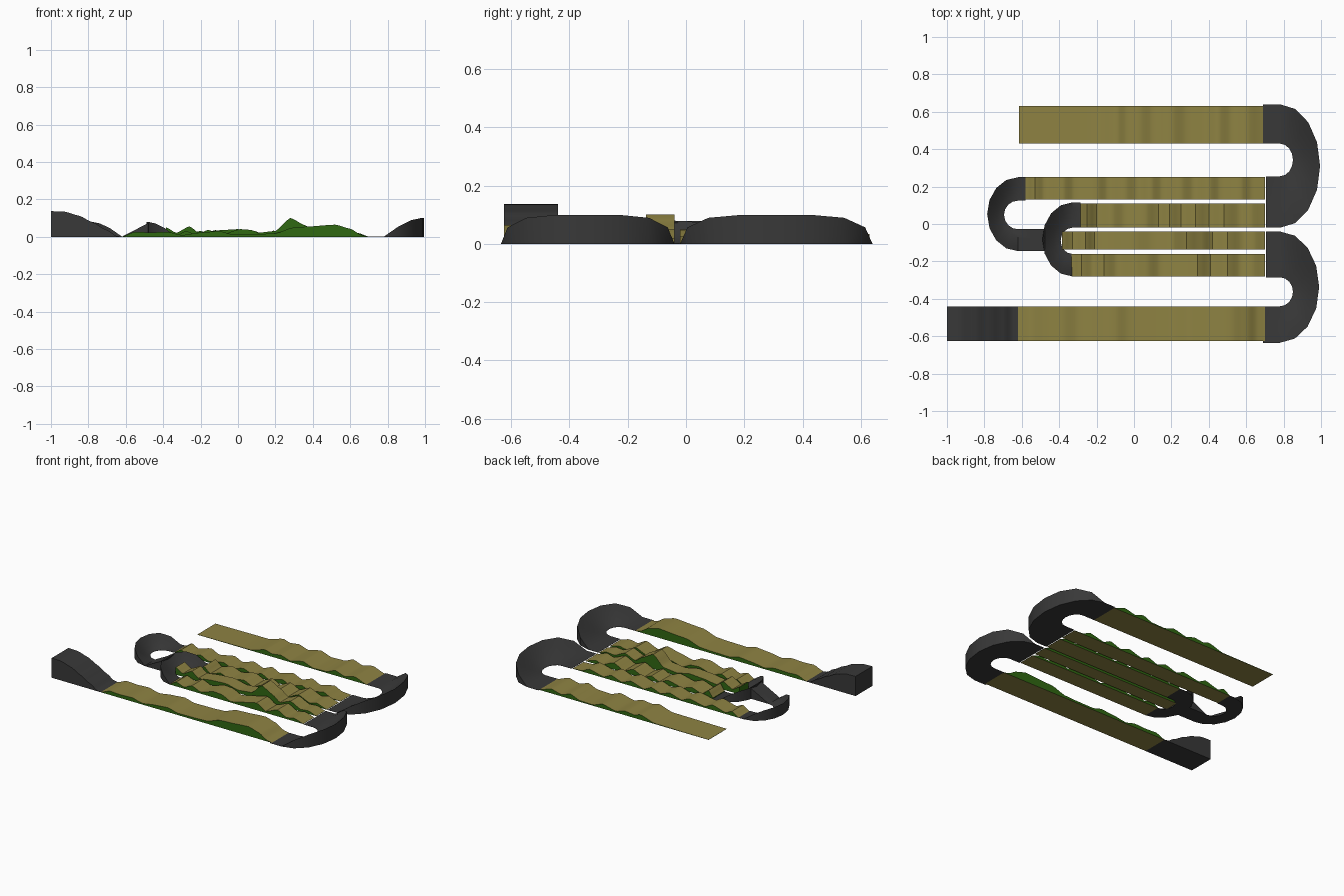
import bpy, bmesh, math

if "Cube" in bpy.data.objects:
    bpy.data.objects.remove(bpy.data.objects["Cube"])


def mat(name, c):
    m = bpy.data.materials.new(name)
    m.diffuse_color = (*c, 1)
    m.use_nodes = True
    m.node_tree.nodes["Principled BSDF"].inputs["Base Color"].default_value = m.diffuse_color
    return m


DIRT = mat("dirt", (0.27, 0.225, 0.055))
GRASS = mat("grass", (0.03, 0.14, 0.006))
ASPHALT = mat("asphalt", (0.04, 0.04, 0.04))


def sweep(name, sections, mats, side_index):
    """Loft closed sections; each is a row of top points, dropped to the ground."""
    bm = bmesh.new()
    tops = [[bm.verts.new(p) for p in s] for s in sections]
    base = [[bm.verts.new((p[0], p[1], 0)) for p in (s[0], s[-1])] for s in sections]

    def face(vs, i, smooth=False):
        f = bm.faces.new(vs)
        f.material_index = i
        f.smooth = smooth

    for k in range(len(tops) - 1):
        a, b, c, d = tops[k], tops[k + 1], base[k], base[k + 1]
        for j in range(len(a) - 1):
            face((a[j], a[j + 1], b[j + 1], b[j]), 0, True)
        face((c[0], a[0], b[0], d[0]), side_index)
        face((a[-1], c[1], d[1], b[-1]), side_index)
        face((c[1], c[0], d[0], d[1]), 0)
    face(tops[0][::-1] + [base[0][0], base[0][1]], side_index)
    face(tops[-1] + [base[-1][1], base[-1][0]], side_index)
    bmesh.ops.remove_doubles(bm, verts=bm.verts, dist=1e-5)
    bmesh.ops.recalc_face_normals(bm, faces=bm.faces)
    me = bpy.data.meshes.new(name)
    bm.to_mesh(me)
    bm.free()
    for m in mats:
        me.materials.append(m)
    ob = bpy.data.objects.new(name, me)
    bpy.context.collection.objects.link(ob)
    bpy.context.view_layer.objects.active = ob
    ob.select_set(True)
    bpy.ops.object.shade_smooth_by_angle(angle=math.radians(35))
    ob.select_set(False)


def strip(name, y0, y1, pts, mats=(DIRT, GRASS), side=1):
    """Straight with rollers: eased height profile between (x, z) points."""
    prof = []
    for (xa, za), (xb, zb) in zip(pts, pts[1:]):
        for i in range(4):
            t = i / 4
            e = 0.5 * t + 0.5 * t * t * (3 - 2 * t)
            prof.append((xa + (xb - xa) * t, za + (zb - za) * e))
    prof.append(pts[-1])
    sweep(name, [[(x, y0, z + .001), (x, y1, z + .001)] for x, z in prof], mats, side)


def berm(name, cx, direction, rx, ri, outer, inner, h, start_x, end_x, end_z=0.0):
    """Banked U-turn between two straights; outer and inner are (start y, end y)."""
    rails = []

    def section(o, i, zo, zi):
        row = []
        for k in range(6):
            t = k / 5
            row.append((i[0] + (o[0] - i[0]) * t, i[1] + (o[1] - i[1]) * t,
                        zi + (zo - zi) * t ** 1.4 + .001))
        rails.append(row)

    section((start_x, outer[0]), (start_x, inner[0]), 0, 0)
    for k in range(9):
        a = math.pi * k / 8
        s, c = math.sin(a), math.cos(a)
        pt = lambda r, ys: (cx + direction * r * s,
                            (ys[0] + ys[1]) / 2 + c * (ys[0] - ys[1]) / 2)
        section(pt(rx, outer), pt(ri, inner), h * math.sin(s * math.pi / 2), 0)
    if end_z:
        mx = (cx + end_x) / 2
        section((mx, outer[1]), (mx, inner[1]), end_z * .5, end_z * .5)
    section((end_x, outer[1]), (end_x, inner[1]), end_z, end_z)
    sweep(name, rails, (ASPHALT,), 0)


# Starting hill
strip("start_hill", -.625, -.44,
      [(-1, .136), (-.93, .134), (-.85, .112), (-.78, .078), (-.70, .035), (-.65, .004), (-.62, 0)],
      (ASPHALT,), 0)

# Banked turns
berm("back_right_turn", .78, 1, .215, .07, (.64, -.02), (.43, .255), .099, .69, .705)
berm("front_right_turn", .78, 1, .21, .07, (-.635, -.04), (-.44, -.285), .099, .69, .705)
berm("left_outer_turn", -.62, -1, .165, .075, (.25, -.145), (.125, -.028), .078, -.58, -.475, .075)
berm("left_inner_turn", -.33, -1, .16, .062, (.115, -.28), (-.02, -.16), .079, -.285, -.33)

# Roller straights
strip("front_straight", -.625, -.44,
      [(-.62, 0), (-.55, .026), (-.47, .022), (-.38, .026), (-.30, .008), (-.2, .022),
       (-.1, .03), (-.03, .012), (.12, .014), (.2, .018), (.3, .05), (.36, .053),
       (.52, .064), (.6, .042), (.66, .008), (.70, 0)])
strip("back_straight", .43, .63,
      [(-.615, 0), (-.2, .003), (-.09, .034), (-.04, .02), (.03, .028), (.1, .008),
       (.2, .03), (.28, .005), (.38, .008), (.45, .034), (.52, .012), (.6, .03), (.69, 0)])
strip("centre_back_straight", .13, .25,
      [(-.58, 0), (-.53, .03), (-.48, .008), (-.38, .035), (-.32, .008), (-.2, .03),
       (-.14, .005), (-.05, .03), (.02, .006), (.09, .03), (.15, .005), (.25, .032),
       (.32, .006), (.4, .032), (.46, .006), (.57, .03), (.63, .004), (.70, 0)])
strip("centre_middle_straight", -.02, .11,
      [(-.285, .005), (-.25, .048), (-.2, .01), (-.12, .035), (-.05, .012), (.06, .035),
       (.13, .006), (.19, .032), (.25, .006), (.33, .04), (.4, .01), (.48, .045),
       (.57, .01), (.62, .025), (.70, 0)])
strip("centre_jump_straight", -.137, -.04,
      [(-.385, .05), (-.33, .02), (-.26, .055), (-.21, .02), (-.1, .034), (0, .04),
       (.1, .02), (.2, .03), (.28, .1), (.36, .06), (.42, .02), (.5, .05), (.58, .015),
       (.64, .02), (.70, 0)])
strip("centre_front_straight", -.28, -.16,
      [(-.335, 0), (-.28, .03), (-.22, .01), (-.16, .036), (-.09, .01), (.01, .04),
       (.07, .036), (.14, .006), (.25, .03), (.34, .05), (.41, .01), (.5, .044),
       (.57, .01), (.63, .02), (.70, 0)])
